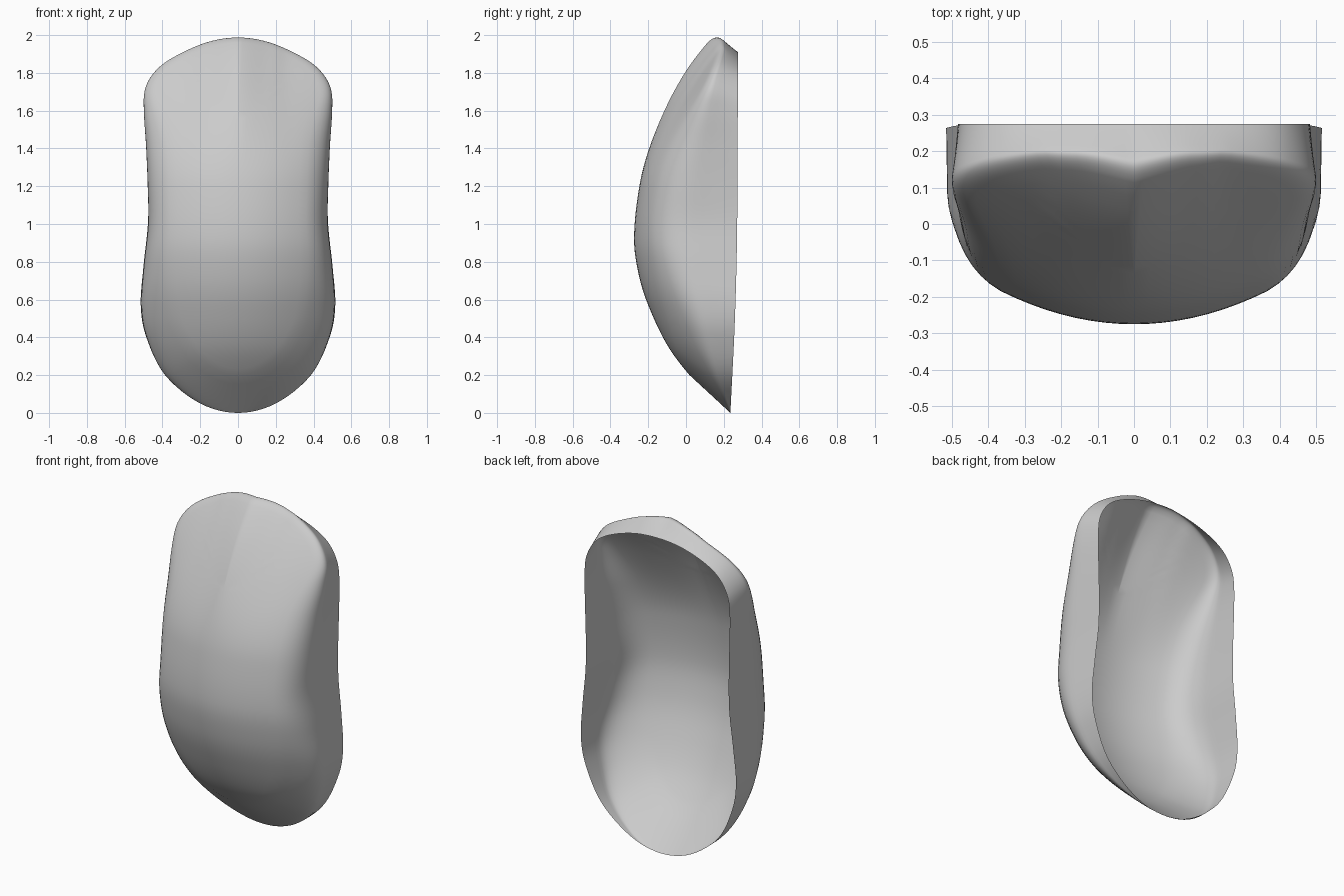
import bpy, bmesh
from mathutils import Vector

if "Cube" in bpy.data.objects:
    bpy.data.objects.remove(bpy.data.objects["Cube"])

SEG = 6  # samples between outline control points


def smooth(a, b, v):
    t = min(max((v - a) / (b - a), 0), 1)
    return t * t * (3 - 2 * t)


def hermite(p0, p1, m0, m1, t):
    return ((2*t**3 - 3*t**2 + 1) * p0 + (t**3 - 2*t**2 + t) * m0
            + (-2*t**3 + 3*t**2) * p1 + (t**3 - t**2) * m1)


def curve_value(pts, v):
    """Smooth curve through (parameter, value) points."""
    n = len(pts)
    v = min(max(v, pts[0][0]), pts[-1][0])
    i = max(k for k in range(n - 1) if pts[k][0] <= v)

    def slope(k):
        a, b = pts[max(k - 1, 0)], pts[min(k + 1, n - 1)]
        return (b[1] - a[1]) / (b[0] - a[0])
    h = pts[i + 1][0] - pts[i][0]
    return hermite(pts[i][1], pts[i + 1][1], slope(i) * h, slope(i + 1) * h, (v - pts[i][0]) / h)


def closed_loop(half):
    """Mirror a half outline (x, z) and sample a smooth closed loop."""
    pts = [Vector(p) for p in half]
    pts += [Vector((-p.x, p.y)) for p in reversed(pts[1:-1])]
    n, out = len(pts), []
    for i in range(n):
        a, b, c, d = (pts[(i + k) % n] for k in (-1, 0, 1, 2))
        out += [hermite(b, c, (c - a) / 2, (d - b) / 2, j / SEG) for j in range(SEG)]
    return out


# Front outline, back rim outline, centre-line profile and rim depth
outline = closed_loop([(0, 0), (.2, .05), (.385, .2), (.482, .4), (.51, .57), (.498, .78),
                       (.475, 1.0), (.48, 1.2), (.49, 1.4), (.506, 1.6), (.497, 1.73),
                       (.43, 1.83), (.32, 1.905), (.16, 1.975), (0, 2.0)])
rim = closed_loop([(0, 0), (.2, .05), (.386, .2), (.485, .4), (.515, .57), (.5, .78),
                   (.477, 1.0), (.475, 1.2), (.48, 1.4), (.482, 1.58), (.465, 1.69),
                   (.405, 1.785), (.3, 1.85), (.15, 1.897), (0, 1.91)])
spine = [(0, .235), (.11, .11), (.21, .01), (.36, -.1), (.57, -.2), (.73, -.25), (.92, -.275),
         (1.2, -.247), (1.4, -.195), (1.63, -.1), (1.81, 0), (1.95, .105), (2.0, .155)]
rim_depth = [(0, .235), (.5, .259), (1.0, .271), (2.0, .275)]


def front_y(x, z):
    x = abs(x)
    mid = .68 * x * x
    top = .085 * smooth(-.05, .27, x) - .085 * smooth(-.05, .27, 0) + .25 * max(0, x - .2)
    w = smooth(1.2, 1.9, z)
    return curve_value(spine, z) + mid * (1 - w) + top * w


def face_point(o, s):
    """Point on the front face, s from the medial line (0) to the outline (1)."""
    c = Vector((0, min(max(o.y, .5), 1.55)))
    p = c + (o - c) * s
    return Vector((p.x, front_y(p.x, p.y), p.y))


bm = bmesh.new()
rows = []
for o, r in zip(outline, rim):
    up, low = smooth(1.4, 1.9, o.y), 1 - smooth(.2, .9, o.y)
    s_a = .76 + .15 * up - .16 * low
    A = face_point(o, s_a)
    C = face_point(o, 1)
    R = Vector((r.x, curve_value(rim_depth, r.y), r.y))
    B = C.lerp(R, .4 - .2 * up)
    path = [face_point(o, s_a * k / 9) for k in range(9)]
    path += [A * (1 - t)**2 + C * 2 * t * (1 - t) + B * t * t for t in (k / 8 for k in range(9))]
    path += [B.lerp(R, k / 5) for k in range(1, 6)]
    rows.append([bm.verts.new(p) for p in path])

# Skin between neighbouring radial rows
for i in range(len(rows)):
    a, b = rows[i], rows[(i + 1) % len(rows)]
    for k in range(len(a) - 1):
        bm.faces.new((a[k], a[k + 1], b[k + 1], b[k]))
bmesh.ops.remove_doubles(bm, verts=bm.verts, dist=.0005)
bmesh.ops.recalc_face_normals(bm, faces=bm.faces)
# Make the front face outward
centre = min(bm.faces, key=lambda f: f.calc_center_median().y)
if centre.normal.y > 0:
    bmesh.ops.reverse_faces(bm, faces=bm.faces)

mesh = bpy.data.meshes.new("curved_shell")
bm.to_mesh(mesh)
bm.free()
shell = bpy.data.objects.new("curved_shell", mesh)
bpy.context.collection.objects.link(shell)
for p in mesh.polygons:
    p.use_smooth = True
